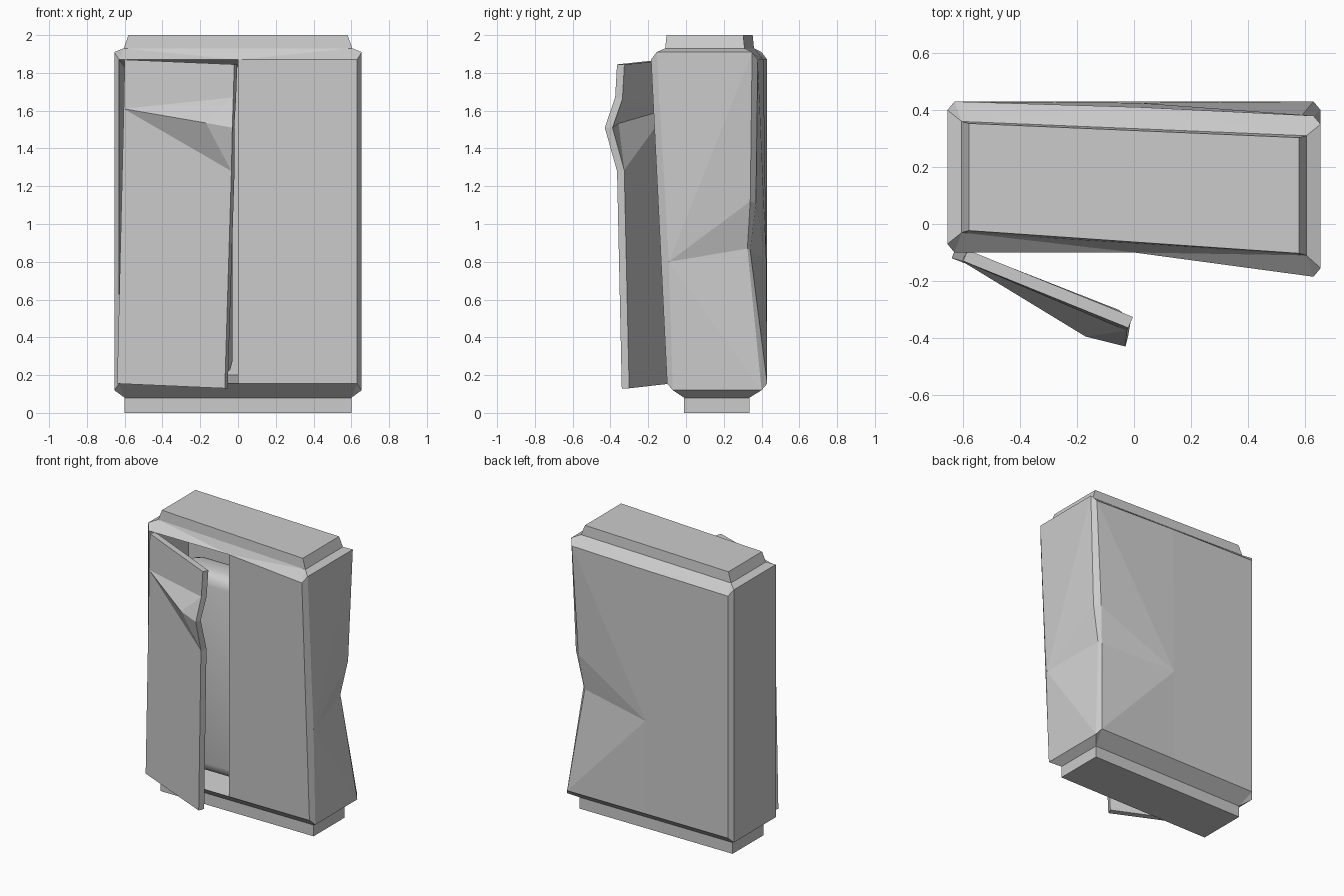
import bpy
import bmesh

cube = bpy.data.objects.get("Cube")
if cube:
    bpy.data.objects.remove(cube, do_unlink=True)

# Single painted-metal grey
grey = bpy.data.materials.new("cabinet_grey")
grey.use_nodes = True
grey.diffuse_color = (0.6, 0.6, 0.6, 1)
grey.node_tree.nodes["Principled BSDF"].inputs["Base Color"].default_value = (0.6, 0.6, 0.6, 1)


def add_object(name, bm):
    """Turn a bmesh into a grey object with outward normals."""
    mesh = bpy.data.meshes.new(name)
    bm.to_mesh(mesh)
    bm.free()
    mesh.materials.append(grey)
    obj = bpy.data.objects.new(name, mesh)
    bpy.context.scene.collection.objects.link(obj)
    return obj


def build(name, points, faces, recalc=True):
    """Make an object from named points and faces listing those names."""
    bm = bmesh.new()
    verts = {key: bm.verts.new(co) for key, co in points.items()}
    for names in faces:
        bm.faces.new([verts[n] for n in names.split()])
    if recalc:
        bmesh.ops.recalc_face_normals(bm, faces=bm.faces)
    return add_object(name, bm)


# Cabinet body: every corner has a chamfer edge on the face (f) and the side (s)
pts, faces = {}, []
lean = {"fl": 0, "fr": -0.085, "br": -0.05, "bl": 0}
cap_y = {"fl": -0.03, "fr": -0.11, "br": 0.31, "bl": 0.36}
corners = list(lean)
for c in corners:
    sx = 1 if c[1] == "r" else -1
    front = c[0] == "f"
    yf, ys, yfoot = (-0.10, -0.07, -0.01) if front else (0.43, 0.40, 0.335)
    pts[c + "_f_low"] = (sx * 0.63, yf, 0.155)
    pts[c + "_s_low"] = (sx * 0.655, ys, 0.12)
    pts[c + "_f_high"] = (sx * 0.63, yf + lean[c], 1.87)
    pts[c + "_s_high"] = (sx * 0.655, ys + lean[c], 1.91)
    pts[c + "_foot"] = (sx * 0.6, yfoot, 0.08)
    pts[c + "_ground"] = (sx * 0.6, yfoot, 0)
    pts[c + "_cap"] = (sx * 0.605, cap_y[c], 1.93)
    pts[c + "_top"] = (sx * 0.58, cap_y[c] + (0.007 if front else -0.007), 2)
    # Small triangles closing the chamfered corners
    faces += [f"{c}_f_low {c}_s_low {c}_foot", f"{c}_f_high {c}_s_high {c}_cap"]

# Middle columns of the front and back
pts["fc_low"], pts["fc_high"] = (0, -0.10, 0.155), (0, -0.10, 1.87)
pts["bc_low"], pts["bc_high"] = (0.02, 0.43, 0.155), (0.02, 0.41, 1.87)

# Crushed rear corner
pts["bc_dent"] = (0.02, 0.425, 0.81)
pts["side_dent"] = (0.655, -0.09, 0.8)
pts["br_s_dent"], pts["br_f_dent"] = (0.575, 0.325, 0.87), (0.555, 0.34, 0.86)
pts["br_s_up"], pts["br_f_up"] = (0.625, 0.34, 1.12), (0.585, 0.37, 1.11)

# Foot and cap rings
for a, b in zip(corners, corners[1:] + corners[:1]):
    faces += [f"{a}_ground {b}_ground {b}_foot {a}_foot",
              f"{a}_cap {b}_cap {b}_top {a}_top"]
for level in ("ground", "top"):
    faces.append(" ".join(f"{c}_{level}" for c in corners))

# Sloped bands joining the body to foot and cap
for level, ring in (("low", "foot"), ("high", "cap")):
    for side in "lr":
        faces.append(f"f{side}_s_{level} b{side}_s_{level} b{side}_{ring} f{side}_{ring}")
    for end in "fb":
        l, r, mid = end + "l", end + "r", f"{end}c_{level}"
        faces += [f"{l}_f_{level} {mid} {l}_{ring}",
                  f"{mid} {r}_{ring} {l}_{ring}",
                  f"{mid} {r}_f_{level} {r}_{ring}"]

# Vertical corner chamfers and the undamaged walls
for c in ("fl", "bl"):
    faces.append(f"{c}_f_low {c}_s_low {c}_s_high {c}_f_high")
faces += ["fr_f_low fr_s_low side_dent fr_s_high fr_f_high",
          "fl_s_low bl_s_low bl_s_high fl_s_high",
          "fc_low fr_f_low fr_f_high fc_high",
          "bc_low bl_f_low bl_f_high bc_high bc_dent"]

# Dented chamfer, side and back
column = ["low", "dent", "up", "high"]
for lo, hi in zip(column, column[1:]):
    faces += [f"br_f_{lo} br_s_{lo} br_s_{hi} br_f_{hi}",
              f"side_dent br_s_{lo} br_s_{hi}",
              f"bc_dent br_f_{lo} br_f_{hi}"]
faces += ["fr_s_low br_s_low side_dent", "fr_s_high br_s_high side_dent",
          "bc_low br_f_low bc_dent", "bc_high br_f_high bc_dent"]

# Recess behind the open door
for z, level in ((0.2, "low"), (1.83, "high")):
    pts["in_l_" + level] = (-0.6, 0.3, z)
    pts["in_r_" + level] = (0, 0.3, z)
    faces.append(f"fl_f_{level} fc_{level} in_r_{level} in_l_{level}")
faces += ["fl_f_low in_l_low in_l_high fl_f_high",
          "fc_low in_r_low in_r_high fc_high",
          "in_l_low in_r_low in_r_high in_l_high"]
build("cabinet_body", pts, faces)

# Bent door hanging open
door_pts = {
    "tl": (-0.6, -0.13, 1.87), "tr": (-0.02, -0.365, 1.845),
    "fold_hinge": (-0.605, -0.13, 1.61), "fold_top": (-0.025, -0.375, 1.67),
    "fold_tip": (-0.03, -0.43, 1.51), "fold_in": (-0.17, -0.395, 1.535),
    "fold_end": (-0.035, -0.365, 1.28),
    "bl": (-0.64, -0.12, 0.155), "br": (-0.07, -0.34, 0.13),
}
door_faces = ["tl fold_hinge fold_top tr", "fold_hinge fold_in fold_top",
              "fold_top fold_in fold_tip", "fold_in fold_end fold_tip",
              "fold_hinge fold_end fold_in", "fold_hinge bl br fold_end"]
door = build("open_door", door_pts, door_faces, recalc=False)
solid = door.modifiers.new("thickness", "SOLIDIFY")
solid.thickness = 0.042
solid.offset = -1

# Smooth rounded unit inside the recess
bm = bmesh.new()
bmesh.ops.create_cube(bm, size=1)
bmesh.ops.scale(bm, vec=(0.5, 0.26, 1.42), verts=bm.verts)
bmesh.ops.translate(bm, vec=(-0.28, 0.16, 0.9), verts=bm.verts)
bmesh.ops.bevel(bm, geom=bm.edges[:], offset=0.08, segments=3, profile=0.5, affect="EDGES")
for f in bm.faces:
    f.smooth = True
add_object("inner_unit", bm)
